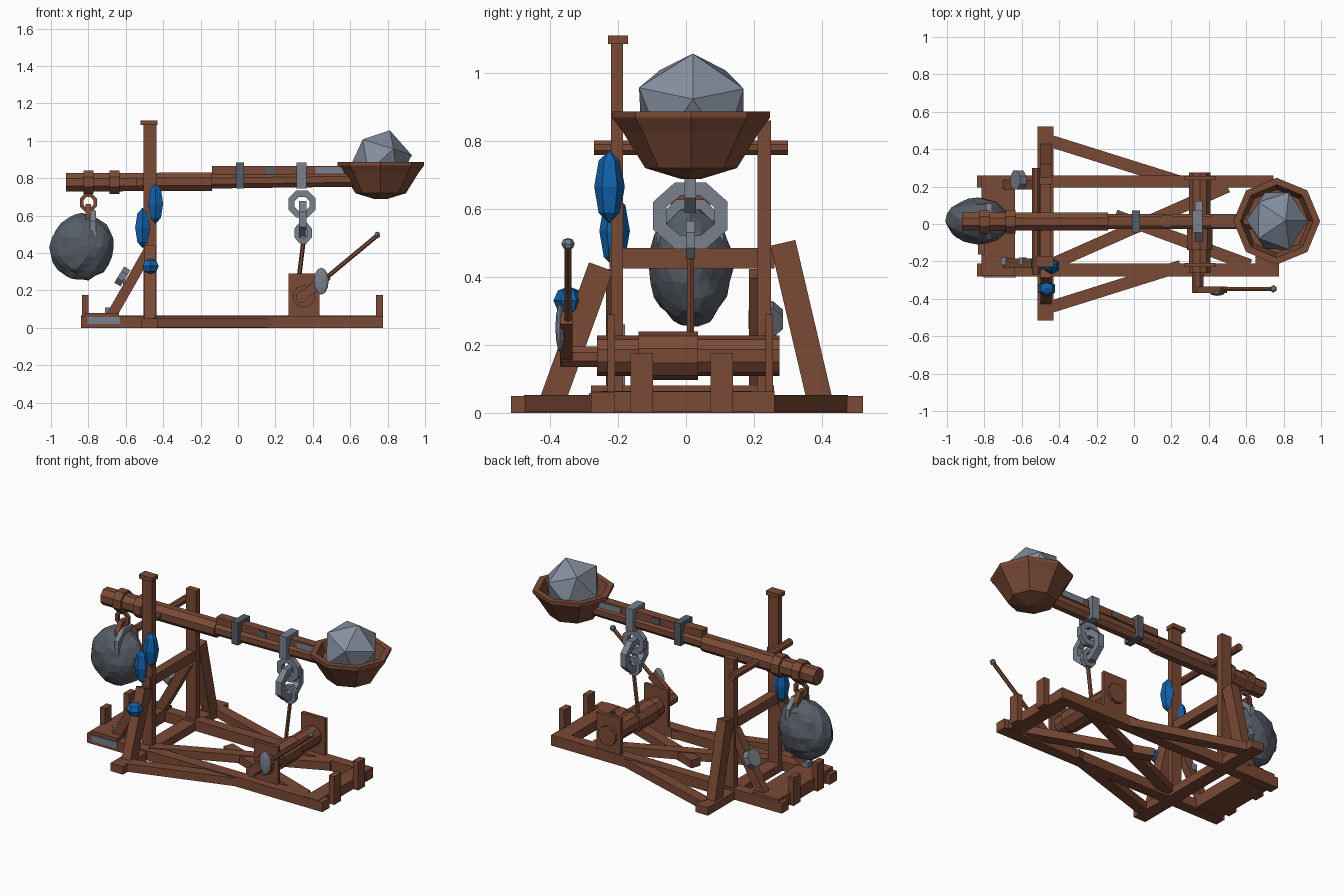
import bpy, bmesh, math, random
from mathutils import Matrix, Vector

if "Cube" in bpy.data.objects:
    bpy.data.objects.remove(bpy.data.objects["Cube"])

random.seed(4)


def mat(name, rgb):
    m = bpy.data.materials.new(name)
    m.diffuse_color = (*rgb, 1)
    m.use_nodes = True
    m.node_tree.nodes["Principled BSDF"].inputs["Base Color"].default_value = m.diffuse_color
    return m


WOOD = mat("brown wood", (0.195, 0.068, 0.036))
STONE = mat("pale stone", (0.235, 0.275, 0.35))
METAL = mat("grey metal", (0.19, 0.22, 0.27))
DARK = mat("dark stone", (0.095, 0.11, 0.135))
BLUE = mat("blue cloth", (0.006, 0.12, 0.40))


def finish(name, bm, m):
    me = bpy.data.meshes.new(name)
    bmesh.ops.recalc_face_normals(bm, faces=bm.faces)
    bm.to_mesh(me)
    bm.free()
    me.materials.append(m)
    ob = bpy.data.objects.new(name, me)
    bpy.context.collection.objects.link(ob)
    return ob


def frame(a, b):
    """Matrix at the middle of a-b, with local x along it."""
    a, b = Vector(a), Vector(b)
    x = (b - a).normalized()
    y = Vector((0, 0, 1)).cross(x)
    y = y.normalized() if y.length > 1e-4 else Vector((0, 1, 0))
    m = Matrix((x, y, x.cross(y))).transposed().to_4x4()
    m.translation = (a + b) / 2
    return m, (b - a).length


def box(name, x0, x1, y0, y1, z0, z1, m=WOOD):
    bm = bmesh.new()
    M = Matrix.Translation(((x0 + x1) / 2, (y0 + y1) / 2, (z0 + z1) / 2))
    bmesh.ops.create_cube(bm, size=1, matrix=M @ Matrix.Diagonal((x1 - x0, y1 - y0, z1 - z0, 1)))
    return finish(name, bm, m)


def beam(name, a, b, w, h, m=WOOD):
    M, l = frame(a, b)
    bm = bmesh.new()
    bmesh.ops.create_cube(bm, size=1, matrix=M @ Matrix.Diagonal((l, w, h, 1)))
    return finish(name, bm, m)


def rod(name, a, b, r, n=8, m=WOOD, r2=None):
    M, l = frame(a, b)
    bm = bmesh.new()
    bmesh.ops.create_cone(bm, cap_ends=True, segments=n, radius1=r, radius2=r2 or r, depth=l,
                          matrix=M @ Matrix.Rotation(math.pi / 2, 4, 'Y') @ Matrix.Rotation(math.pi / n, 4, 'Z'))
    return finish(name, bm, m)


def ball(name, c, s, m, seg=6, rings=4):
    bm = bmesh.new()
    bmesh.ops.create_uvsphere(bm, u_segments=seg, v_segments=rings, radius=1,
                              matrix=Matrix.Translation(c) @ Matrix.Diagonal((*s, 1)))
    return finish(name, bm, m)


def rock(name, c, s, m, sub, rough, turn=0.0):
    bm = bmesh.new()
    bmesh.ops.create_icosphere(bm, subdivisions=sub, radius=1)
    for v in bm.verts:
        v.co *= 1 + random.uniform(-rough, rough)
    bm.transform(Matrix.Translation(c) @ Matrix.Diagonal((*s, 1)) @ Matrix.Rotation(turn, 4, 'Y'))
    return finish(name, bm, m)


def link(name, c, a, b, t, plane, m):
    """Octagonal chain link: half width a, half height b, bar size t."""
    bm = bmesh.new()
    rows = []
    for i in range(8):
        u = math.tau * (i + .5) / 8
        row = []
        for dr, dw in ((0, -1), (0, 1), (-t, 1), (-t, -1)):
            p, q, w = (a + dr) * math.cos(u) * 1.06, (b + dr) * math.sin(u) * 1.06, dw * t / 2
            co = (p, w, q) if plane == 'xz' else (w, p, q)
            row.append(bm.verts.new(Vector(co) + Vector(c)))
        rows.append(row)
    for i in range(8):
        for j in range(4):
            r, s, k = rows[i], rows[(i + 1) % 8], (j + 1) % 4
            bm.faces.new((r[j], s[j], s[k], r[k]))
    return finish(name, bm, m)


# base frame
box("rear_rail", -.84, .745, .195, .26, 0, .065)
box("front_rail", -.84, .775, -.28, -.21, 0, .06)
box("left_sill", -.815, -.635, -.279, .259, .005, .08)
box("right_sill", .65, .744, -.279, .259, .002, .063)
box("outrigger_beam", -.515, -.43, -.515, .52, 0, .05)
beam("long_cross_brace", (-.45, -.22, .04), (.5, .2, .04), .065, .05)
beam("short_cross_brace", (.62, -.22, .035), (-.1, .045, .035), .065, .05)
for y in (-.13, .105):
    box("left_stake", -.835, -.80, y - .033, y + .033, 0, .175)
    box("right_stake", .738, .775, y - .033, y + .033, 0, .175)
box("rail_plate", -.805, -.63, -.286, -.279, .02, .058, METAL)

# uprights, leaning legs and braces
box("tall_post", -.505, -.435, -.22, -.185, 0, 1.09)
box("tall_post_cap", -.52, -.43, -.23, -.17, 1.085, 1.11)
box("short_post", -.505, -.435, .21, .25, 0, .86)
box("post_crossbeam", -.50, -.445, -.225, .26, .425, .485)
for s, top, ty in ((-1, .43, .25), (1, .50, .285)):
    beam("side_leg", (-.47, s * .395, .03), (-.47, s * ty, top), .06, .075)
    beam("outrigger_brace", (-.45, s * .445, .027), (.25, s * .225, .027), .065, .05)
    beam("rear_brace", (-.68, s * .21, .06), (-.48, s * .21, .41), .05, .055)
rod("throwing_axle", (-.525, -.27, .78), (-.525, .30, .78), .023)
rod("brace_shield", (-.635, .235, .285), (-.602, .235, .265), .055, 8, METAL)
for x, z in ((-.69, .09), (-.595, .24)):
    box("brace_plate", x - .02, x + .02, -.22, -.18, z - .02, z + .02, METAL)

# blue cloth bundles
ball("upper_bundle", (-.44, -.225, .665), (.046, .045, .108), BLUE)
ball("middle_bundle", (-.51, -.21, .535), (.046, .045, .108), BLUE)
ball("lower_bundle", (-.467, -.345, .33), (.05, .045, .042), BLUE)

# throwing arm
Y = .013
rod("arm_log", (-.92, Y, .778), (-.14, Y, .782), .053)
rod("arm_tip", (-.14, Y, .785), (.66, Y, .795), .043)
box("arm_slat", -.14, .57, Y - .025, Y + .03, .82, .865)
for x in (-.80, -.66):
    rod("log_band", (x - .027, Y, .78), (x + .027, Y, .78), .068)
for x, w, m in ((.01, .022, DARK), (.34, .026, METAL)):
    box("arm_clamp", x - w, x + w, Y - .058, Y + .058, .745, .885, m)
box("slat_plate_small", .15, .20, Y - .03, Y + .035, .822, .86, DARK)
box("slat_plate_long", .415, .565, Y - .03, Y + .035, .822, .86, METAL)

# octagonal bucket lathed from a profile
bm = bmesh.new()
prof = [(.03, .688), (.135, .72), (.20, .825), (.232, .868), (.232, .886), (.195, .886), (.17, .80), (.03, .79)]
rings = [[bm.verts.new((.763 + r * math.cos(i * math.tau / 8), .015 + r * math.sin(i * math.tau / 8), z))
          for i in range(8)] for r, z in prof]
for lo, hi in zip(rings, rings[1:]):
    for i in range(8):
        j = (i + 1) % 8
        bm.faces.new((lo[i], lo[j], hi[j], hi[i]))
bm.faces.new(rings[0])
bm.faces.new(rings[-1])
finish("bucket", bm, WOOD)
rock("loaded_stone", (.763, .02, .895), (.168, .18, .172), STONE, 1, .04, .3)

# counterweight and its hanger
rock("counterweight", (-.835, .015, .432), (.168, .122, .178), DARK, 3, .045)
link("hanger_ring", (-.80, Y, .67), .047, .05, .02, 'xz', WOOD)
link("hanger_link", (-.80, Y, .575), .06, .09, .03, 'yz', WOOD)
link("counterweight_loop", (-.775, Y, .53), .10, .10, .03, 'yz', METAL)

# chain and rope
link("chain_top_link", (.342, Y, .662), .074, .074, .034, 'xz', METAL)
link("chain_middle_link", (.345, Y, .58), .112, .10, .04, 'yz', METAL)
link("chain_bottom_link", (.348, Y, .508), .048, .057, .026, 'xz', METAL)
rod("rope", (.352, Y, .48), (.315, Y, .18), .012, 6)

# winch
for y in (-.22, .245):
    box("winch_board", .27, .435, y - .011, y + .011, .05, .29)
rod("winch_drum", (.352, -.262, .168), (.352, .275, .168), .06, 10)
rod("rope_coil", (.352, -.14, .168), (.352, .035, .168), .071, 10)
rod("crank_axle", (.34, -.365, .165), (.34, -.255, .165), .033, 8)
beam("crank_arm", (.33, -.352, .155), (.48, -.352, .28), .036, .05)
rod("crank_handle", (.45, -.347, .25), (.745, -.347, .495), .012, 6)
ball("crank_knob", (.745, -.347, .497), (.018, .02, .018), METAL)
ball("crank_disc", (.445, -.37, .25), (.04, .014, .072), METAL, 8, 6)
